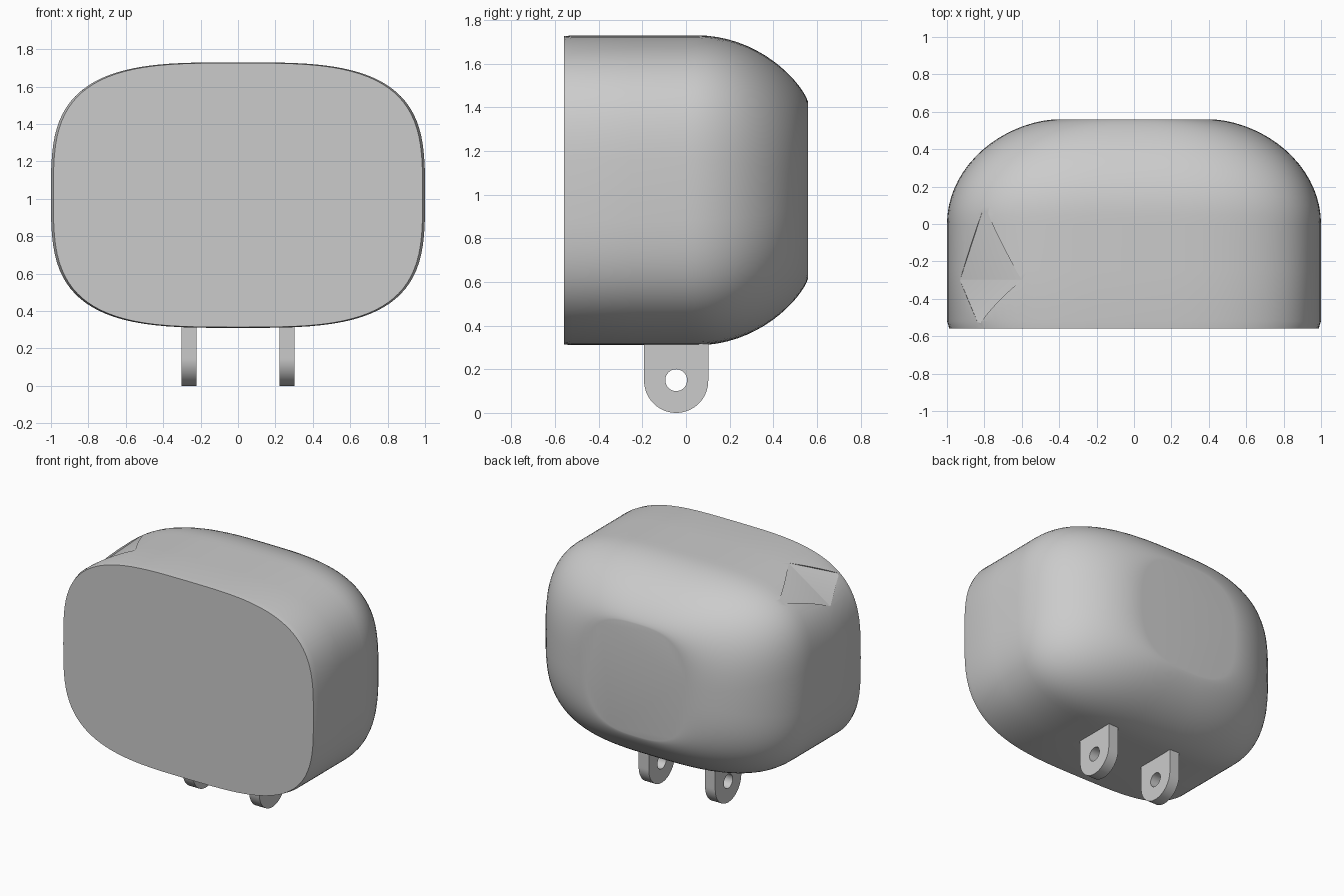
import bpy, bmesh, math
from mathutils import Vector

cube = bpy.data.objects.get("Cube")
if cube:
    bpy.data.objects.remove(cube, do_unlink=True)

grey = bpy.data.materials.new("light grey")
grey.use_nodes = True
grey.diffuse_color = (0.6, 0.6, 0.6, 1)
grey.node_tree.nodes["Principled BSDF"].inputs["Base Color"].default_value = (0.6, 0.6, 0.6, 1)


def make_object(name, bm):
    bmesh.ops.recalc_face_normals(bm, faces=bm.faces)
    mesh = bpy.data.meshes.new(name)
    bm.to_mesh(mesh)
    bm.free()
    mesh.materials.append(grey)
    obj = bpy.data.objects.new(name, mesh)
    bpy.context.collection.objects.link(obj)
    return obj


def finish(obj, cutter, angle):
    """Subtract the cutter, drop it, and smooth the gentle edges."""
    bpy.ops.object.select_all(action='DESELECT')
    bpy.context.view_layer.objects.active = obj
    obj.select_set(True)
    mod = obj.modifiers.new("cut", 'BOOLEAN')
    mod.operation = 'DIFFERENCE'
    mod.solver = 'EXACT'
    mod.object = cutter
    bpy.ops.object.modifier_apply(modifier=mod.name)
    bpy.data.objects.remove(cutter, do_unlink=True)
    bpy.ops.object.shade_smooth_by_angle(angle=math.radians(angle))


def loft(name, rings):
    bm = bmesh.new()
    loops = [[bm.verts.new(p) for p in ring] for ring in rings]
    n = len(loops[0])
    for a, b in zip(loops, loops[1:]):
        for i in range(n):
            j = (i + 1) % n
            bm.faces.new((a[i], a[j], b[j], b[i]))
    bm.faces.new(loops[0])
    bm.faces.new(loops[-1])
    return make_object(name, bm)


# Housing: rounded oval sections that curve in towards a small flat back
CENTRE_Z, HALF_H, DEPTH = 1.02, .71, .56
FULLNESS = 3.35
STEPS, BACK_RINGS = 96, 18


def oval(y, w, h, fullness=FULLNESS):
    ring = []
    for i in range(STEPS):
        a = math.tau * i / STEPS
        c, s = math.cos(a), math.sin(a)
        ring.append((w * math.copysign(abs(c) ** (2 / fullness), c), y,
                     CENTRE_Z + h * math.copysign(abs(s) ** (2 / fullness), s)))
    return ring


def back_oval(y):
    t = min(1, y / DEPTH)
    u = min(1, max(0, (y - .05) / (DEPTH - .05)))
    width = .4 + .6 * (1 - t * t) ** .55
    height = .4 + .31 * (1 - u * u) ** .75
    return oval(y, width, height, FULLNESS - .55 * t * t)


rings = [oval(-DEPTH, .987, .706), oval(-.52, 1, HALF_H), oval(-.25, 1, HALF_H)]
rings += [back_oval(DEPTH * math.sin(math.pi / 2 * i / BACK_RINGS)) for i in range(BACK_RINGS + 1)]
housing = loft("housing", rings)


# Shallow wedge-shaped dent in the upper right shoulder
def shoulder(x, y):
    return Vector((x, y, CENTRE_Z + HALF_H * (1 - abs(x) ** FULLNESS) ** (1 / FULLNESS)))


bm = bmesh.new()
corners = [shoulder(-.93, -.3), shoulder(-.6, -.3), shoulder(-.8, .1), shoulder(-.83, -.54)]
for p in corners + [Vector((-1.0, -.25, 1.9))]:
    bm.verts.new(p)
bmesh.ops.convex_hull(bm, input=bm.verts)
finish(housing, make_object("dent_cutter", bm), 22)

# Mounting lugs: rounded tabs with a pin hole
LUG_Y, LUG_Z, RADIUS = -.045, .147, .147


def lug_outline(x):
    arc = [math.pi + math.pi * i / 32 for i in range(33)]
    pts = [(x, LUG_Y + RADIUS * math.cos(a), LUG_Z + RADIUS * math.sin(a)) for a in arc]
    return pts + [(x, LUG_Y + RADIUS, .36), (x, LUG_Y - RADIUS, .36)]


def hole_outline(x):
    arc = [math.tau * i / 32 for i in range(32)]
    return [(x, LUG_Y + .05 * math.cos(a), LUG_Z + .003 + .05 * math.sin(a)) for a in arc]


for side, x in (("left", .262), ("right", -.262)):
    lug = loft(side + "_mounting_lug", [lug_outline(x - .04), lug_outline(x + .04)])
    pin = loft("pin_cutter", [hole_outline(x - .1), hole_outline(x + .1)])
    finish(lug, pin, 30)
